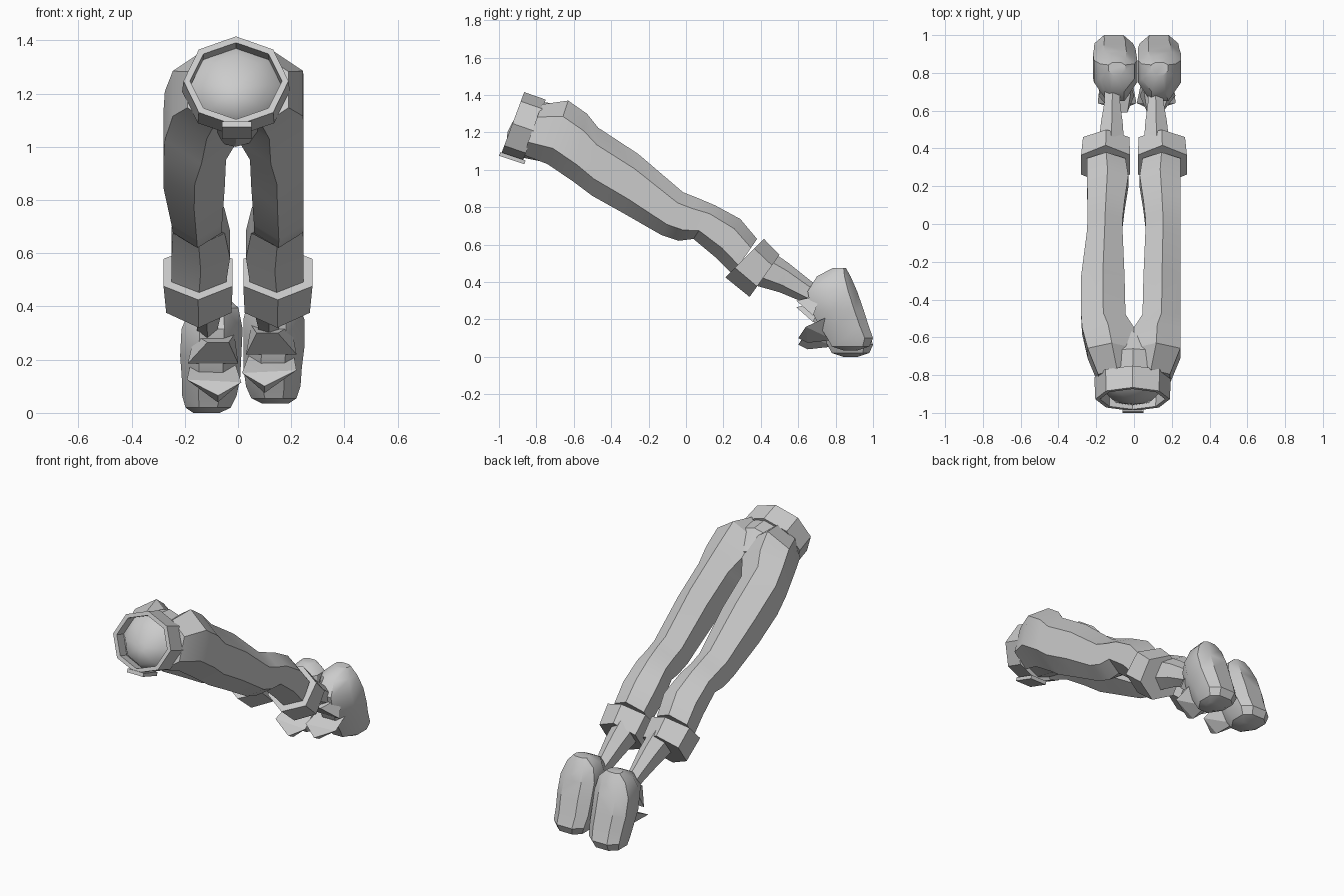
import bpy, bmesh, math
from mathutils import Vector

cube = bpy.data.objects.get("Cube")
if cube:
    bpy.data.objects.remove(cube, do_unlink=True)

grey = bpy.data.materials.new("plain_grey")
grey.use_nodes = True
tone = (0.6, 0.6, 0.6, 1)
grey.diffuse_color = tone
grey.node_tree.nodes["Principled BSDF"].inputs["Base Color"].default_value = tone


def finish(name, bm, angle=30):
    bmesh.ops.recalc_face_normals(bm, faces=bm.faces[:])
    mesh = bpy.data.meshes.new(name)
    bm.to_mesh(mesh)
    bm.free()
    mesh.materials.append(grey)
    ob = bpy.data.objects.new(name, mesh)
    bpy.context.collection.objects.link(ob)
    bpy.ops.object.select_all(action='DESELECT')
    ob.select_set(True)
    bpy.context.view_layer.objects.active = ob
    bpy.ops.object.shade_smooth_by_angle(angle=math.radians(angle))
    return ob


def loft(name, rings, closed=False, angle=30):
    """Skin a list of equal rings; cap the ends unless it closes on itself."""
    bm = bmesh.new()
    vs = [[bm.verts.new(p) for p in ring] for ring in rings]
    n = len(rings[0])
    pairs = list(zip(vs, vs[1:])) + ([(vs[-1], vs[0])] if closed else [])
    for a, b in pairs:
        for i in range(n):
            j = (i + 1) % n
            bm.faces.new((a[i], a[j], b[j], b[i]))
    if not closed:
        bm.faces.new(vs[0])
        bm.faces.new(vs[-1])
    return finish(name, bm, angle)


def hull(name, points):
    bm = bmesh.new()
    for p in points:
        bm.verts.new(p)
    bmesh.ops.convex_hull(bm, input=bm.verts[:])
    return finish(name, bm, 15)


def ring(upper, lower, x0, x1, sides=6, grow=0.0):
    """Ring with a ridge above and below, spanning two (y, z) points."""
    up = Vector((0, *upper))
    low = Vector((0, *lower))
    mid, half = (up + low) / 2, (up - low) / 2
    half += half.normalized() * grow
    w = (x1 - x0) / 2 + grow
    widest = math.sin(math.pi / 3) if sides == 6 else 1
    pts = []
    for i in range(sides):
        a = i * math.tau / sides
        p = mid + half * math.cos(a)
        p.x = (x0 + x1) / 2 + w * math.sin(a) / widest
        pts.append(p)
    return pts


# Trouser leg sections: upper point, lower point, inner x, outer x
LEG = [
    ((-.77, 1.35), (-.87, 1.08), -.01, .19),
    ((-.63, 1.37), (-.74, 1.03), -.01, .245),
    ((-.53, 1.30), (-.60, .935), .00, .275),
    ((-.47, 1.225), (-.50, .86), .045, .28),
    ((-.256, 1.085), (-.33, .765), .05, .28),
    ((-.016, .88), (-.13, .65), .06, .25),
    ((.06, .85), (-.04, .62), .06, .245),
    ((.155, .81), (.04, .63), .05, .245),
    ((.29, .737), (.16, .53), .03, .25),
    ((.38, .63), (.25, .44), .045, .25),
]
CUFF = [((.417, .63), (.21, .425), .02, .28), ((.50, .545), (.34, .32), .025, .27)]
ANKLE = [((.42, .59), (.34, .39), .05, .19), ((.55, .50), (.50, .345), .06, .175),
         ((.667, .406), (.62, .295), .075, .155), ((.74, .36), (.72, .26), .075, .155)]
# Shoe sections from heel to toe: height, front y, sole y, x range
SHOE = [
    (.475, .785, .855, .09, .18), (.43, .70, .88, .04, .22),
    (.35, .65, .915, .02, .25), (.25, .67, .95, .02, .25),
    (.17, .71, .975, .02, .24), (.10, .755, 1.0, .03, .235),
    (.055, .78, .98, .05, .22), (.035, .84, .92, .09, .19),
]
OUTLINE = [(.25, 1), (.75, 1), (1, .82), (1, .38), (.7, 0), (.3, 0), (0, .38), (0, .82)]

for side, sx in (("left", 1), ("right", -1)):
    def span(x0, x1, limit=9):
        a, b = x0, min(x1, limit)
        return (a, b) if sx > 0 else (-b, -a)

    limit = .247 if sx > 0 else 9
    loft(side + "_trouser_leg", [ring(u, l, *span(a, b, limit)) for u, l, a, b in LEG])
    loft(side + "_cuff", [ring(u, l, *span(a, b)) for u, l, a, b in CUFF])
    loft(side + "_ankle", [ring(u, l, *span(a, b)) for u, l, a, b in ANKLE])

    # The right shoe hangs lower and leans inward at the heel
    def place(x, y, z):
        if sx > 0:
            return Vector((x, y, z))
        return Vector((-x + .025 + .05 * (z - .1), y, z - .035))

    loft(side + "_shoe", [[place(a + (b - a) * u, y0 + (y1 - y0) * v, z) for u, v in OUTLINE]
                          for z, y0, y1, a, b in SHOE], angle=35)
    # Folded instep flaps
    hull(side + "_lower_flap", [place(*p) for p in (
        (.015, .64, .15), (.10, .60, .10), (.22, .64, .16), (.10, .65, .075),
        (.04, .76, .215), (.21, .76, .215), (.12, .79, .09))])
    hull(side + "_upper_flap", [place(*p) for p in (
        (.07, .59, .30), (.15, .59, .30), (.03, .68, .22), (.22, .68, .22),
        (.05, .72, .33), (.20, .72, .33))])

# Hips join both legs under the belt
HIPS = [((-.80, 1.365), (-.90, 1.07), -.185, .175), ((-.66, 1.35), (-.75, 1.04), -.23, .22),
        ((-.57, 1.24), (-.62, 1.0), -.20, .18)]
loft("hips", [ring(*s, sides=8) for s in HIPS])

# Belt: an open band around the waist
FRONT = ((-.865, 1.415), (-.99, 1.08), -.205, .19)
BACK = ((-.75, 1.375), (-.875, 1.04), -.21, .195)
loft("belt", [ring(*FRONT, sides=8, grow=-.025), ring(*FRONT, sides=8),
              ring(*BACK, sides=8), ring(*BACK, sides=8, grow=-.025)], closed=True)

# Rounded waist closure inside the belt
WAIST = [((-.80, 1.375), (-.92, 1.08), -.18, .165), ((-.87, 1.345), (-.96, 1.12), -.13, .115),
         ((-.93, 1.25), (-.955, 1.20), -.03, .02)]
loft("waist_closure", [ring(*s, sides=8) for s in WAIST], angle=60)

# Small buckle plate under the belt
hull("buckle", [(x, y + dy, z + dz) for x in (-.06, .05)
                for y, z in ((-1.0, 1.075), (-.865, 1.03)) for dy, dz in ((0, 0), (.008, .02))])
